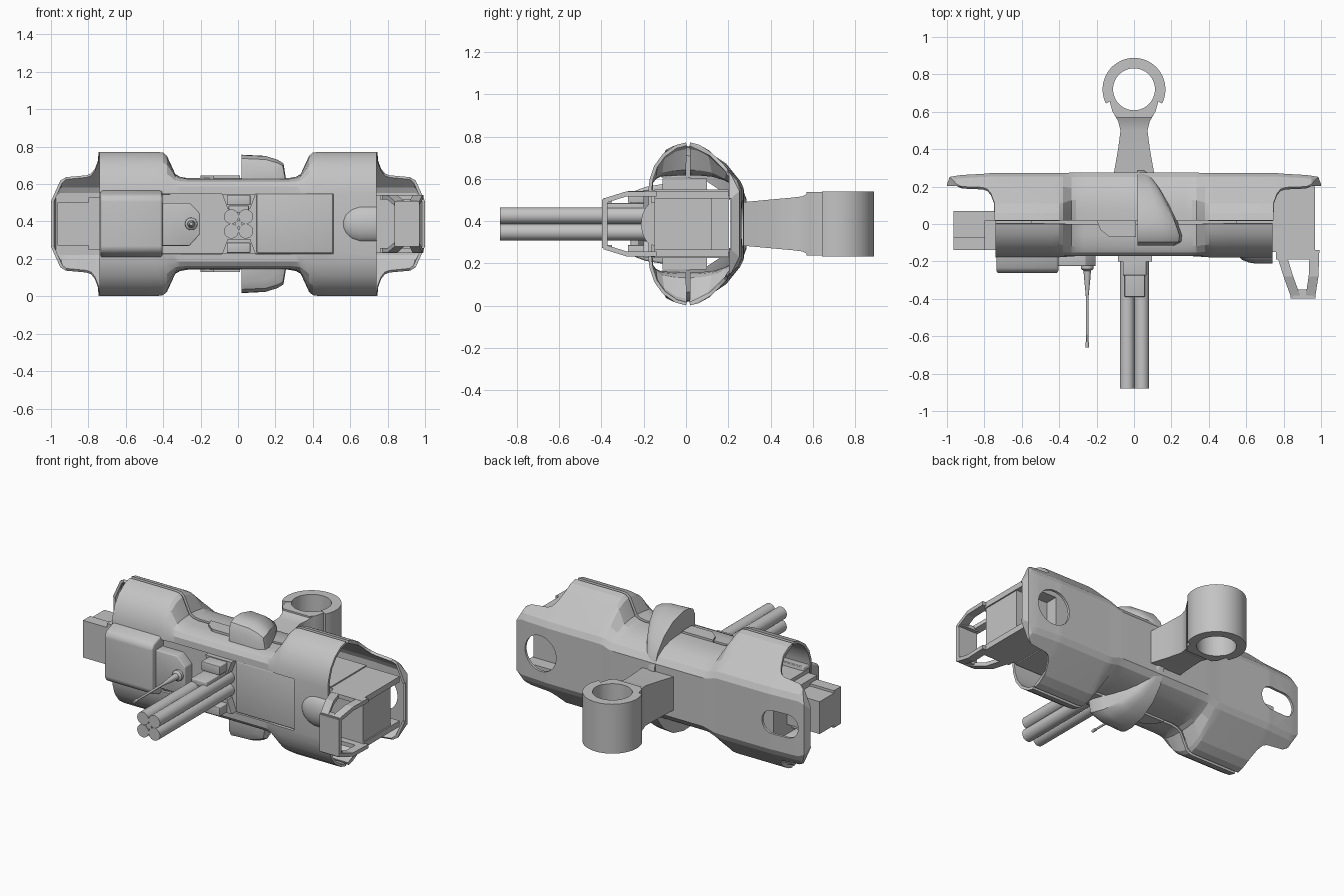
import bpy, bmesh, math
from mathutils import Vector

old = bpy.data.objects.get("Cube")
if old:
    bpy.data.objects.remove(old, do_unlink=True)

ZC = 0.387  # height of the long axis

grey = bpy.data.materials.new("plain grey")
grey.use_nodes = True
grey.diffuse_color = (0.55, 0.55, 0.55, 1)
grey.node_tree.nodes["Principled BSDF"].inputs["Base Color"].default_value = (0.55, 0.55, 0.55, 1)


def shade(ob, degrees):
    bpy.ops.object.select_all(action='DESELECT')
    bpy.context.view_layer.objects.active = ob
    ob.select_set(True)
    bpy.ops.object.shade_smooth_by_angle(angle=math.radians(degrees))


def apply(ob, mod):
    bpy.context.view_layer.objects.active = ob
    bpy.ops.object.modifier_apply(modifier=mod.name)


def finish(name, bm, bevel=0, smooth=30):
    me = bpy.data.meshes.new(name)
    bm.to_mesh(me)
    bm.free()
    ob = bpy.data.objects.new(name, me)
    bpy.context.collection.objects.link(ob)
    me.materials.append(grey)
    if bevel:
        m = ob.modifiers.new("Bevel", 'BEVEL')
        m.width, m.segments = bevel, 3
        apply(ob, m)
    shade(ob, smooth)
    return ob


def loft(name, sections, closed=True, drop=None, **kw):
    """Skin a list of equal-length point rings; drop(centre) removes faces."""
    bm = bmesh.new()
    rows = [[bm.verts.new(p) for p in s] for s in sections]
    n = len(rows[0])
    for a, b in zip(rows, rows[1:]):
        for i in range(n if closed else n - 1):
            j = (i + 1) % n
            c = (a[i].co + a[j].co + b[i].co + b[j].co) / 4
            if not (drop and drop(c)):
                bm.faces.new((a[i], a[j], b[j], b[i]))
    if closed:
        bm.faces.new(rows[0])
        bm.faces.new(rows[-1])
    bmesh.ops.remove_doubles(bm, verts=bm.verts, dist=0.0008)
    bmesh.ops.recalc_face_normals(bm, faces=bm.faces)
    if not closed:  # make open skins face away from the long axis
        out = sum(f.normal.dot(f.calc_center_median() - Vector((f.calc_center_median().x, 0, ZC)))
                  * f.calc_area() for f in bm.faces)
        if out < 0:
            bmesh.ops.reverse_faces(bm, faces=bm.faces)
    return finish(name, bm, **kw)


def box(name, x, y, z, **kw):
    ring = lambda xx: [(xx, y[0], z[0]), (xx, y[1], z[0]), (xx, y[1], z[1]), (xx, y[0], z[1])]
    return loft(name, [ring(x[0]), ring(x[1])], **kw)


def prism(name, outline, lo, hi, axis='Z', **kw):
    put = {'X': lambda p, h: (h, p[0], p[1]), 'Y': lambda p, h: (p[0], h, p[1]),
           'Z': lambda p, h: (p[0], p[1], h)}[axis]
    return loft(name, [[put(p, h) for p in outline] for h in (lo, hi)], **kw)


def rod(name, x, z, stations, sides=24):
    """Turned part along y: stations are (y, radius)."""
    return loft(name, [[(x + r * math.cos(2 * math.pi * i / sides), y,
                         z + r * math.sin(2 * math.pi * i / sides)) for i in range(sides)]
                       for y, r in stations])


def bar(name, p, q, w, h):
    p, q = Vector(p), Vector(q)
    sec = lambda c: [c + Vector((sx * w, 0, sz * h)) for sx, sz in ((-1, -1), (1, -1), (1, 1), (-1, 1))]
    return loft(name, [sec(p), sec(q)])


def thicken(ob, t):
    m = ob.modifiers.new("Shell", 'SOLIDIFY')
    m.thickness, m.offset = t, -1
    apply(ob, m)


def cut(ob, cutter):
    m = ob.modifiers.new("Hole", 'BOOLEAN')
    m.operation, m.object, m.solver = 'DIFFERENCE', cutter, 'EXACT'
    apply(ob, m)
    bpy.data.objects.remove(cutter, do_unlink=True)


def mix(mid, lobe, t):
    return [(a[0] + (b[0] - a[0]) * t, a[1] + (b[1] - a[1]) * t) for a, b in zip(mid, lobe)]


def clip(prof, top):
    """Slide profile points above 'top' down the profile to that height."""
    for a, b in zip(prof, prof[1:]):
        if a[1] >= top >= b[1]:
            k = (a[1] - top) / (a[1] - b[1])
            edge = (a[0] + (b[0] - a[0]) * k, top)
            break
    else:
        edge = (prof[-1][0], top)
    return [edge if p[1] > top else p for p in prof]


def wing_profile(x, top, shift):
    """Clipped lobe profile; near the tip its edge folds forward into a rim."""
    pts = [(y + shift, d) for y, d in clip(back_lobe, top)]
    if x > .93:
        pts[0] = (.203, top)
    return pts


def section(x, prof):
    return [(x, y, ZC + d) for y, d in prof] + [(x, y, ZC - d) for y, d in reversed(prof)]


# Hull profiles as (y, height from axis): slim waist and fat lobes
back_mid = [(0.02, .245), (0.07, .244), (0.13, .238), (0.19, .22), (0.25, .185), (0.275, .15)]
back_lobe = [(0.02, .385), (0.06, .375), (0.11, .347), (0.2, .26), (0.255, .205), (0.272, .17)]
front_mid = [(0, .245), (-0.06, .244), (-0.12, .24), (-0.152, .225), (-0.17, .2), (-0.172, .16)]
front_lobe = [(0, .385), (-0.05, .372), (-0.11, .33), (-0.15, .275), (-0.172, .21), (-0.178, .16)]
blend = [(.27, 0), (.31, .05), (.335, .15), (.38, .85), (.4, .97), (.43, 1)]

# Back shell with notched flat wings; entries are (x, clip height, y shift)
wing = [(.745, .385, 0), (.75, .335, 0), (.765, .295, 0), (.785, .27, -.002), (.81, .26, -.004),
        (.92, .25, -.01), (.95, .232, -.014), (.985, .155, -.02), (1.0, .12, -.06)]
half = [(x, mix(back_mid, back_lobe, t)) for x, t in blend]
half += [(x, wing_profile(x, c, s)) for x, c, s in wing]
rows = [section(-x, p) for x, p in reversed(half)] + [section(x, p) for x, p in half]
back = loft("back_shell", rows, closed=False)
thicken(back, 0.016)
cut(back, rod("hole_cutter", .81, ZC, [(0.1, .11), (0.4, .11)], 40))
slot = [(-.83 + s * .05 + .07 * math.cos(a), ZC + .072 * math.sin(a))
        for s, a0 in ((1, -90), (-1, 90)) for a in [math.radians(a0 + 15 * i) for i in range(13)]]
cut(back, prism("slot_cutter", slot, 0.1, 0.4, 'Y'))
shade(back, 14)

# Front shell, open over the middle bay
half = [(x, mix(front_mid, front_lobe, t)) for x, t in blend] + [(.51, front_lobe), (.74, front_lobe)]
rows = [section(-x, p) for x, p in reversed(half)] + [section(x, p) for x, p in half]
front = loft("front_shell", rows, closed=False,
             drop=lambda c: c.y < -.165 and abs(c.z - ZC) < .1 and -.42 < c.x < .51)
thicken(front, 0.016)
shade(front, 22)

# Inner body and front bay
box("core", (-.74, .74), (-.15, .2), (.225, .55))
box("inner_spine", (-.55, .55), (-.11, .1), (ZC - .215, ZC + .215))
box("bay_door", (.1, .508), (-.17, -.14), (.23, .548), bevel=.008)
box("left_bay_panel", (-.4, -.07), (-.158, -.14), (.235, .545))

# Raised pods on the front
pod = [(-.1, .19), (-.19, .175), (-.245, .155), (-.262, .13)]
prism("square_pod", [(y, ZC + d) for y, d in pod] + [(y, ZC - d) for y, d in reversed(pod)],
      -.735, -.405, 'X', bevel=.012)
pod = [(.55, .12), (.56, .42), (.58, .68), (.61, .88), (.65, 1), (.74, 1)]
loft("rounded_pod", [[(x, -.15 + .062 * k * math.sin(a), ZC + .102 * k * math.cos(a))
                      for a in [2 * math.pi * i / 24 for i in range(24)]] for x, k in pod])

# Antenna on its pointed plate
prism("antenna_plate", [(-.42, .27), (-.26, .27), (-.205, .33), (-.205, .445), (-.26, .5), (-.42, .5)],
      -.225, -.14, 'Y', bevel=.006)
rod("antenna", -.25, ZC, [(-.2, .035), (-.24, .033), (-.25, .02), (-.3, .016), (-.38, .008),
                          (-.63, .006), (-.632, .009), (-.66, .009)], 16)

# Four-barrel cluster with its mount
for sx in (-1, 1):
    for sz in (-1, 1):
        rod("barrel", .003 + sx * .039, ZC + sz * .039, [(-.88, .039), (-.14, .039)])
rod("barrel_core", .003, ZC, [(-.878, .018), (-.14, .018)], 12)
box("barrel_clip", (-.05, .058), (-.39, -.16), (ZC + .06, ZC + .098), bevel=.005)
for s in (-1, 1):
    zs = sorted((ZC + s * .1, ZC + s * .155))
    prism("mount_plate", [(-.085, ZC + s * .16), (.095, ZC + s * .16), (.065, ZC + s * .08),
                          (-.055, ZC + s * .08)], -.2, -.14, 'Y')
    box("mount_block", (-.06, .066), (-.275, -.15), zs, bevel=.004)

# Curved fins wrapping over the waist, and small hatches
fin = [(.285, .04, .12, .09), (.25, .08, .21, .1), (.19, .125, .285, .14), (.1, .175, .345, .2),
       (.0, .22, .37, .22), (-.06, .242, .368, .22), (-.095, .238, .35, .22), (-.115, .2, .31, .22)]
for s in (-1, 1):
    loft("fin", [[(.018, y, ZC + s * b), (.018, y, ZC + s * h),
                  (.018 + .55 * w, y, ZC + s * (h - .006)), (.018 + .8 * w, y, ZC + s * (h - .025 * h / .37)),
                  (.018 + .93 * w, y, ZC + s * (h - .3 * (h - b))), (.018 + w, y, ZC + s * b)]
                 for y, w, h, b in fin], smooth=35)
    lo, hi = sorted((ZC + s * .22, ZC + s * .258))
    prism("hatch", [(-.2, .02), (-.18, -.03), (-.13, -.07), (.012, -.07), (.012, .02)], lo, hi)

# Rear arm, cradle and clamp ring
arm = [(.22, .12, .1), (.27, .108, .103), (.4, .085, .115), (.5, .072, .124), (.55, .085, .13), (.585, .105, .148)]
loft("rear_arm", [[(-w, y, ZC - h), (w, y, ZC - h), (w, y, ZC + h), (-w, y, ZC + h)] for y, w, h in arm])
RY = 0.72


def arc(r, a, b, n):
    return [(r * math.cos(math.radians(a + (b - a) * i / n)),
             RY + r * math.sin(math.radians(a + (b - a) * i / n))) for i in range(n + 1)]


prism("cradle", [(-.09, .57), (.09, .57), (.115, .60), (.13, .655)] + arc(.112, -25, -155, 16)
      + [(-.13, .655), (-.115, .60)], ZC - .15, ZC + .15)
prism("clamp_ring", arc(.168, -27, 207, 40) + arc(.112, 207, -27, 40), ZC - .153, ZC + .153)

# Right end (-x) block with stepped rails
box("end_block", (-.965, -.72), (-.14, .07), (ZC - .1, ZC + .1))
for s in (-1, 1):
    box("end_rail", (-.8, -.7), (-.14, .02), sorted((ZC + s * .09, ZC + s * .14)))
    box("end_lip", (-.965, -.72), (-.14, -.07), sorted((ZC + s * .09, ZC + s * .115)))

# Left end (+x) bracket with tapered guard frame
box("bracket_body", (.72, .96), (-.15, .12), (ZC - .125, ZC + .125))
for s in (-1, 1):
    box("bracket_plate", (.72, .968), (-.15, .2), sorted((ZC + s * .12, ZC + s * .155)))
    z1, z2 = ZC + s * .142, ZC + s * .108
    for path in ([(.782, -.14, z1), (.825, -.28, z1), (.865, -.39, z2)],
                 [(.965, -.14, z1), (.96, -.28, z1), (.943, -.39, z2)]):
        for p, q in zip(path, path[1:]):
            bar("guard_bar", p, q, .026, .012)
    box("guard_crossbar", (.76, .988), (-.19, -.145), sorted((ZC + s * .13, ZC + s * .155)))
    box("guard_lip", (.85, .96), (-.39, -.35), sorted((ZC + s * .1, ZC + s * .122)))
box("guard_front", (.838, .97), (-.398, -.372), (ZC - .115, ZC + .115))
